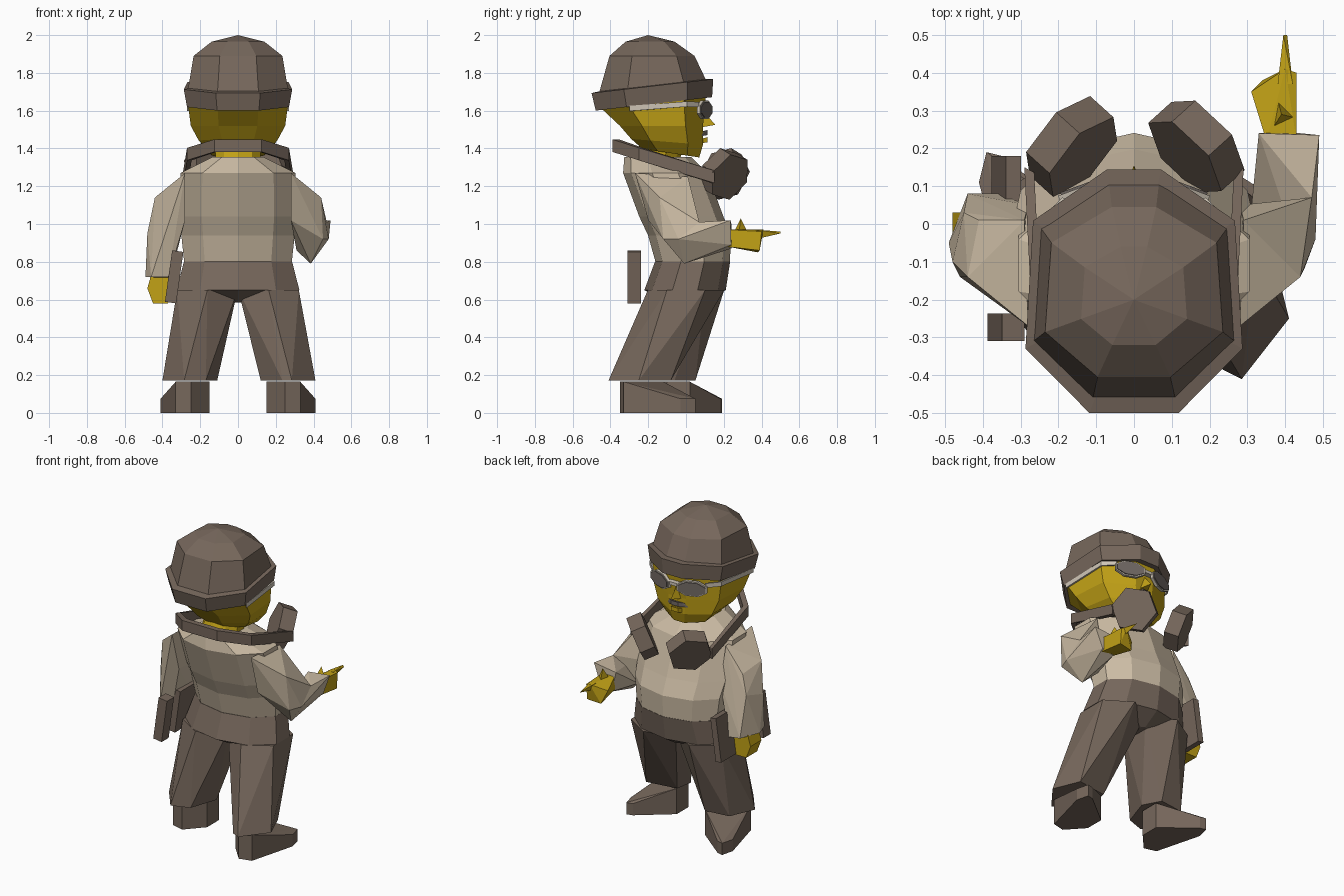
import bpy
import bmesh
import math
from mathutils import Vector, Matrix

default_cube = bpy.data.objects.get("Cube")
if default_cube:
    bpy.data.objects.remove(default_cube, do_unlink=True)


def make_material(name, colour):
    material = bpy.data.materials.new(name)
    material.use_nodes = True
    rgba = (*colour, 1)
    material.diffuse_color = rgba
    for node in material.node_tree.nodes:
        if node.type == 'BSDF_PRINCIPLED':
            node.inputs["Base Color"].default_value = rgba
            node.inputs["Roughness"].default_value = 0.9
    return material


brown = make_material("brown cloth", (.18, .135, .105))
beige = make_material("beige shirt", (.6, .5, .37))
yellow = make_material("yellow skin", (.54, .36, .008))
lens_grey = make_material("lens grey", (.17, .145, .13))
frame_grey = make_material("pale frame", (.62, .56, .47))


def finish(name, bm, material):
    bmesh.ops.remove_doubles(bm, verts=bm.verts[:], dist=.0015)
    bmesh.ops.recalc_face_normals(bm, faces=bm.faces[:])
    mesh = bpy.data.meshes.new(name)
    bm.to_mesh(mesh)
    bm.free()
    mesh.materials.append(material)
    part = bpy.data.objects.new(name, mesh)
    bpy.context.scene.collection.objects.link(part)
    return part


def ring(cy, z, rx, ry, cx=0, sides=10):
    """Flat-sided horizontal section; rx and ry are half widths."""
    grow = 1 / math.cos(math.pi / sides)
    angles = [(i + .5) * math.tau / sides for i in range(sides)]
    return [(cx + rx * grow * math.cos(a), cy + ry * grow * math.sin(a), z)
            for a in angles]


def head_ring(cy, z, rx, ry, tilt=0):
    """Eight-sided section, narrow at the face and broad at the rear."""
    half = [(.25, 1), (.93, .58), (1, -.47), (.41, -1)]
    outline = half + [(-x, y) for x, y in reversed(half)]
    return [(x * rx, cy + y * ry, z + tilt * y * ry) for x, y in outline]


def loft(name, rings, material):
    """Skin a list of equal sections and cap both ends."""
    bm = bmesh.new()
    rows = [[bm.verts.new(p) for p in points] for points in rings]
    count = len(rows[0])
    for low, high in zip(rows, rows[1:]):
        for i in range(count):
            j = (i + 1) % count
            bm.faces.new((low[i], low[j], high[j], high[i]))
    bm.faces.new(rows[0][::-1])
    bm.faces.new(rows[-1])
    return finish(name, bm, material)


def hull(name, points, material):
    """Faceted convex block around a few corner points."""
    bm = bmesh.new()
    for p in points:
        bm.verts.new(p)
    result = bmesh.ops.convex_hull(bm, input=bm.verts[:])
    spare = {g for g in result["geom_interior"] + result["geom_unused"]
             if isinstance(g, bmesh.types.BMVert)}
    bmesh.ops.delete(bm, geom=list(spare), context='VERTS')
    bmesh.ops.dissolve_limit(bm, angle_limit=math.radians(2),
                             verts=bm.verts[:], edges=bm.edges[:])
    return finish(name, bm, material)


def disc(name, centre, axis, width, height, depth, material, sides=6, spin=0):
    """Prism whose flat ends face along the axis."""
    bm = bmesh.new()
    bmesh.ops.create_cone(bm, cap_ends=True, segments=sides, radius1=1,
                          radius2=1, depth=depth)
    turn = Vector(axis).to_track_quat('Z', 'Y').to_matrix().to_4x4()
    size = Matrix.Diagonal((width, height, 1, 1))
    place = Matrix.Translation(centre) @ turn @ size @ Matrix.Rotation(spin, 4, 'Z')
    bmesh.ops.transform(bm, matrix=place, verts=bm.verts[:])
    return finish(name, bm, material)


def flip(points):
    return [(-x, y, z) for x, y, z in points]


def strap(path, half_height, inner):
    """Upright rectangular sections along a path."""
    return [[(x, y, z - half_height), (x, y, z + half_height),
             (x * inner, y * inner, z + half_height),
             (x * inner, y * inner, z - half_height)] for x, y, z in path]


# Knitted hat: faceted dome and turned-up cuff
lean = .115
loft("hat_dome", [head_ring(-.175, 1.71, .268, .29, lean),
                  head_ring(-.18, 1.89, .235, .225),
                  head_ring(-.19, 1.965, .14, .13),
                  head_ring(-.2, 2, .0005, .0005)], brown)
loft("hat_cuff", [head_ring(-.17, 1.64, .255, .28, lean),
                  head_ring(-.17, 1.636, .27, .308, lean),
                  head_ring(-.178, 1.73, .287, .322, lean),
                  head_ring(-.178, 1.735, .25, .28, lean)], brown)

# Head, neck and nose
loft("head", [head_ring(-.08, 1.375, .15, .15, -.15),
              head_ring(-.1, 1.435, .208, .19, -.08),
              head_ring(-.13, 1.52, .25, .22),
              head_ring(-.175, 1.65, .265, .28, lean)], yellow)
loft("neck", [ring(-.17, 1.3, .12, .12), ring(-.12, 1.44, .12, .11)], yellow)
hull("nose", [(0, .155, 1.525), (.035, .07, 1.51), (-.035, .07, 1.51),
              (0, .09, 1.6)], yellow)

# Moustache and lower lip
for name, z, half, material in (("moustache", 1.483, .088, lens_grey),
                                ("lower_lip", 1.445, .045, yellow)):
    hull(name, [(s * x, y, z + dz) for s in (-1, 1) for x, y, dz in
                ((half, .07, -.02), (half, .065, 0), (.025, .115, .015),
                 (.025, .115, -.012), (.02, .06, 0))], material)

# Sunglasses with side arms
for side, s in (("plus_x", 1), ("minus_x", -1)):
    facing = Vector((s * .35, .94, 0))
    middle = Vector((s * .112, .098, 1.605))
    disc("frame_" + side, middle, facing, .099, .052, .018, frame_grey,
         sides=8, spin=math.pi / 8)
    disc("lens_" + side, middle + facing * .006, facing, .09, .044, .018,
         lens_grey, sides=8, spin=math.pi / 8)
    path = [(s * .19, .07, 1.632), (s * .255, .005, 1.635), (s * .27, -.3, 1.612)]
    loft("glasses_arm_" + side, strap(path, .014, .96), frame_grey)
hull("glasses_bridge", [(x, y, z) for x in (-.04, .04) for y in (.09, .13)
                        for z in (1.605, 1.625)], frame_grey)

# Shirt body, creased down the middle
loft("shirt", [ring(.035, .8, .285, .187),
               ring(.02, .94, .3, .21),
               ring(-.025, 1.04, .31, .212),
               ring(-.11, 1.27, .305, .212),
               ring(-.15, 1.355, .135, .168)], beige)

# Sleeves: one bent forward, one hanging
shoulder = [(.28, -.27, 1.27), (.29, .01, 1.25), (.44, -.14, 1.14),
            (.41, .01, 1.1), (.28, -.2, 1.02), (.28, .05, 1.02)]
elbow = [(.48, -.04, .92), (.385, -.01, .79), (.31, .04, .86),
         (.45, -.12, .92), (.47, .07, 1.01)]
cuff = [(.33, .24, 1), (.49, .235, 1.02), (.44, .24, .89), (.36, .24, .87)]
hull("bent_upper_sleeve", shoulder + elbow, beige)
hull("bent_forearm_sleeve", elbow + cuff, beige)
hanging = [(.48, -.1, .95), (.45, .03, .98), (.49, -.05, .72),
           (.46, -.14, .72), (.37, -.14, .72), (.36, .08, .71), (.44, .08, .72)]
hull("hanging_sleeve", flip(shoulder + hanging), beige)

# Hands
hull("hanging_hand", flip([(x, y, z) for y in (-.08, .03) for x, z in
                           ((.46, .73), (.48, .66), (.45, .58), (.37, .58),
                            (.36, .72))]), yellow)
hull("pointing_palm", [(.35, .22, .97), (.43, .22, .97), (.43, .22, .88),
                       (.35, .22, .88), (.31, .35, .93), (.34, .38, .85),
                       (.43, .39, .86), (.43, .4, .96), (.4, .41, .97)], yellow)
hull("pointing_finger", [(.38, .37, .97), (.42, .37, .97), (.4, .37, .92),
                         (.395, .5, .96), (.405, .5, .95)], yellow)
hull("raised_thumb", [(.365, .25, .95), (.43, .28, .95), (.38, .33, .95),
                      (.39, .29, 1.03)], yellow)

# Trousers: seat and two tapered legs with turned hems
loft("trouser_seat", [ring(0, .585, .03, .1),
                      ring(-.005, .65, .325, .205),
                      ring(.035, .802, .286, .189)], brown)
trailing_hem = [(.41, -.25), (.34, -.08), (.14, -.11), (.12, -.22),
                (.235, -.385), (.285, -.41)]
leading_hem = [(-.4, -.13), (-.33, .03), (-.17, .05), (-.11, -.06),
               (-.17, -.24), (-.285, -.28)]
for name, s, hem in (("trailing", 1, trailing_hem), ("leading", -1, leading_hem)):
    hip = ring(0, .65, .16, .175, cx=s * .162, sides=6)
    hull(name + "_leg", hip + [(x, y, .172) for x, y in hem], brown)

# Wedge shoes turned outward
sole = [(.15, -.24), (.25, -.35), (.33, -.33), (.41, -.03), (.39, .05),
        (.35, .04), (.15, -.12)]
for name, s, shift in (("trailing", 1, 0), ("leading", -1, .14)):
    hull(name + "_shoe", [(s * x, y + shift, z) for x, y in sole
                          for z in (0, .075 if y > -.05 else .165)], brown)

# Headphones resting round the neck
half_band = [(.29, .15, 1.25), (.27, -.25, 1.37), (.125, -.39, 1.415)]
loft("headphone_band", strap(half_band + flip(half_band)[::-1], .033, .91), brown)
for side, s in (("plus_x", 1), ("minus_x", -1)):
    disc("ear_cup_" + side, (s * .165, .205, 1.265), (s * .72, .65, -.4),
         .135, .135, .09, brown, spin=.3)

# Flat case leaning on the hip, with an upright grip behind it
for name, y, length, thick in (("flat_case", .01, .34, .04),
                               ("case_grip", -.273, .072, .06)):
    bm = bmesh.new()
    bmesh.ops.create_cube(bm, size=1)
    place = (Matrix.Translation((-.338, y, .72)) @ Matrix.Rotation(.14, 4, 'Y')
             @ Matrix.Diagonal((thick, length, .275, 1)))
    bmesh.ops.transform(bm, matrix=place, verts=bm.verts[:])
    finish(name, bm, brown)
